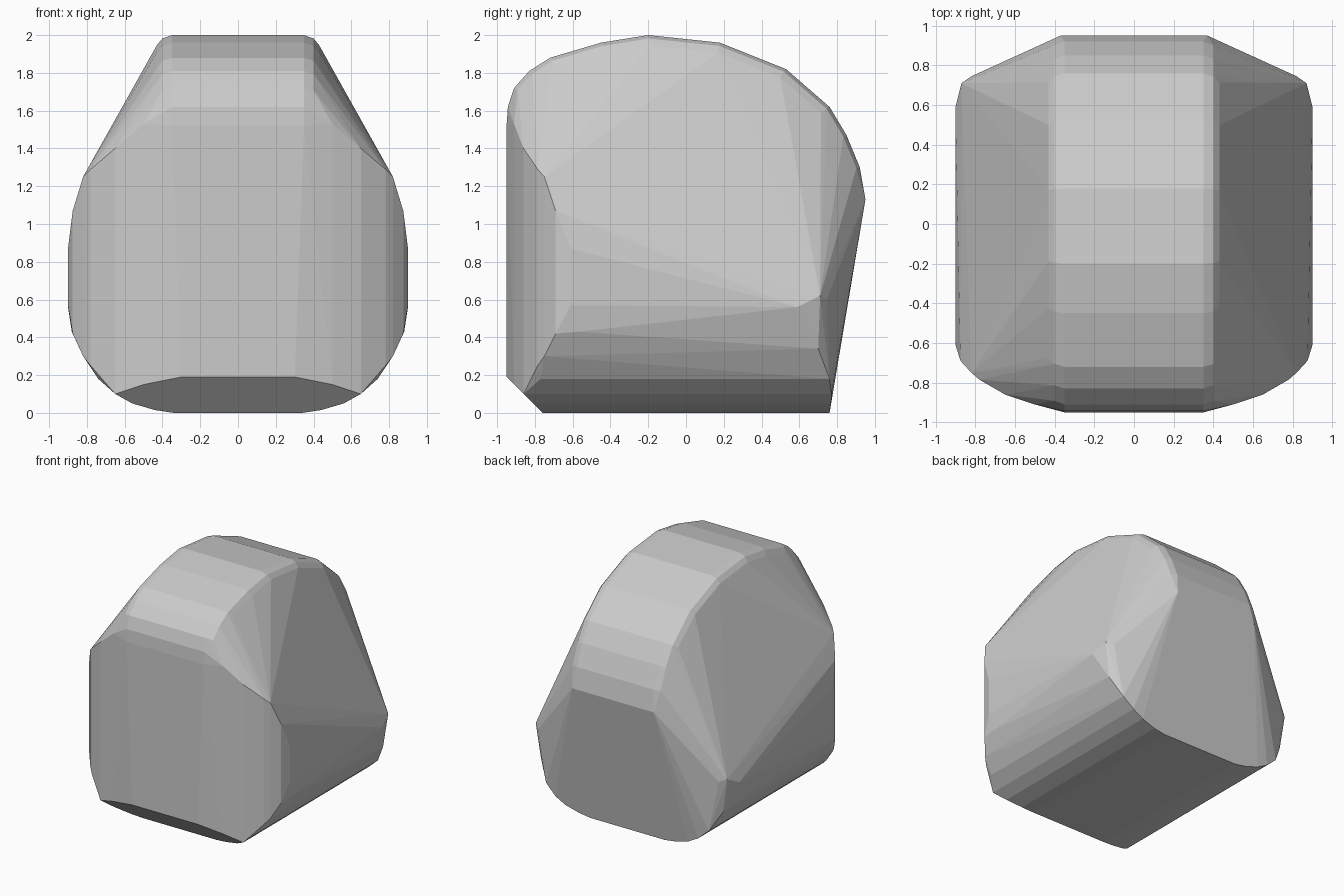
import bpy, bmesh

if "Cube" in bpy.data.objects:
    bpy.data.objects.remove(bpy.data.objects["Cube"])

# Side profile (y, z) of the narrow rounded crown, front to back
crown = [(-.95, 1.52), (-.943, 1.62), (-.91, 1.72), (-.83, 1.81), (-.72, 1.88),
         (-.45, 1.96), (-.2, 2.0), (.18, 1.96), (.53, 1.82), (.76, 1.62),
         (.85, 1.47), (.92, 1.3), (.95, 1.13)]
# Crown edge rounding: (half width, scale about the crown centre)
rings = [(.35, 1), (.40, .98), (.43, .94)]

# Bowed front wall columns: (x, y, bottom z, top z)
front = [(.3, -.95, .19, 1.52), (.5, -.91, .15, 1.53), (.65, -.86, .1, 1.40),
         (.78, -.785, .25, 1.29), (.82, -.75, .30, 1.25),
         (.875, -.69, .42, 1.07), (.9, -.61, .57, .87)]
# Wide flank, tapering toward the back wall
flank = [(.88, -.57, .43), (.9, .59, .56), (.87, .71, .62), (.82, .745, .6),
         (.83, .70, .34)]
# Rounded underside: (x, z, front y, back y)
under = [(.34, 0, -.76, .76), (.44, .015, -.775, .762), (.56, .05, -.81, .768),
         (.65, .1, -.86, .77), (.74, .18, -.77, .76)]

pts = []
for x, s in rings:
    pts += [(x, y * s, 1.1 + (z - 1.1) * s) for y, z in crown[:-1]]
pts.append((.37, .95, 1.13))
for x, y, lo, hi in front:
    pts += [(x, y, lo), (x, y, hi)]
pts += flank
for x, z, yf, yb in under:
    pts += [(x, yf, z), (x, yb, z)]

# Mirror the half outline and wrap it in one faceted skin
bm = bmesh.new()
for x, y, z in pts:
    bm.verts.new((x, y, z))
    bm.verts.new((-x, y, z))
res = bmesh.ops.convex_hull(bm, input=bm.verts[:])
loose = [v for v in bm.verts if not v.link_faces]
bmesh.ops.delete(bm, geom=loose, context='VERTS')
bmesh.ops.dissolve_limit(bm, angle_limit=.01, verts=bm.verts[:], edges=bm.edges[:])
bmesh.ops.recalc_face_normals(bm, faces=bm.faces[:])
mesh = bpy.data.meshes.new("faceted_body")
bm.to_mesh(mesh)
bm.free()
bpy.context.collection.objects.link(bpy.data.objects.new("faceted_body", mesh))
